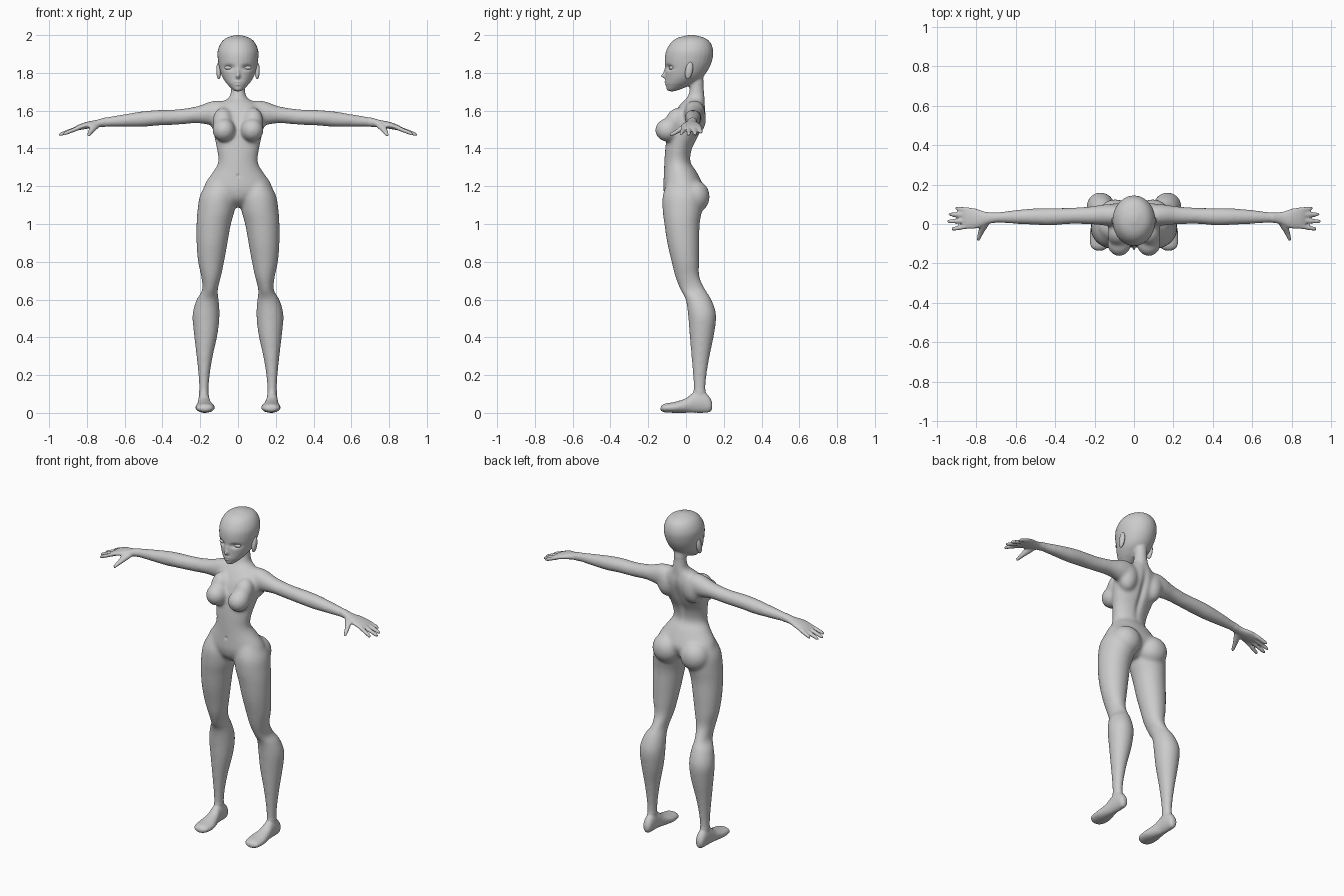
import bpy, bmesh, math
from mathutils import Matrix, Vector

bm = bmesh.new()
AXES = {'x': (0, 1, 2), 'y': (1, 0, 2), 'z': (2, 0, 1)}


def catmull(p0, p1, p2, p3, t):
    return [0.5 * (2 * b + (c - a) * t + (2 * a - 5 * b + 4 * c - d) * t * t
                   + (3 * b - a - 3 * c + d) * t ** 3)
            for a, b, c, d in zip(p0, p1, p2, p3)]


def loft(rows, axis='z', side=1, n=28, steps=5):
    """Smooth tube through rows (position, a_min, a_max, b_min, b_max)."""
    k, i, j = AXES[axis]
    fine = []
    for s in range(len(rows) - 1):
        q = [rows[max(0, min(len(rows) - 1, s + o))] for o in (-1, 0, 1, 2)]
        fine += [catmull(*q, t / steps) for t in range(steps)]
    fine.append(rows[-1])
    rings = []
    for p, a0, a1, b0, b1 in fine:
        ring = []
        for m in range(n):
            ang = 2 * math.pi * m / n
            co = Vector()
            co[k] = p
            co[i] = (a0 + a1) / 2 + (a1 - a0) / 2 * math.cos(ang)
            co[j] = (b0 + b1) / 2 + (b1 - b0) / 2 * math.sin(ang)
            co.x *= side
            ring.append(bm.verts.new(co))
        rings.append(ring)
    for r, s in zip(rings, rings[1:]):
        for m in range(n):
            bm.faces.new((r[m], r[(m + 1) % n], s[(m + 1) % n], s[m]))
    bm.faces.new(rings[0])
    bm.faces.new(rings[-1])


def blob(target, centre, radii, side=1, tilt=0):
    c = Vector((centre[0] * side, centre[1], centre[2]))
    mat = (Matrix.Translation(c) @ Matrix.Rotation(tilt, 4, 'X')
           @ Matrix.Diagonal((*radii, 1)))
    bmesh.ops.create_uvsphere(target, u_segments=28, v_segments=18, radius=1, matrix=mat)


def sym(rows):
    return [(z, -w, w, f, b) for z, w, f, b in rows]


# Torso and neck: z, half width, front, back
loft(sym([(1.09, .03, -.06, .03), (1.13, .10, -.105, .07), (1.18, .175, -.12, .095),
          (1.22, .172, -.12, .085), (1.28, .13, -.117, .055), (1.33, .105, -.115, .025),
          (1.40, .113, -.11, .035), (1.47, .128, -.10, .07), (1.55, .138, -.08, .098),
          (1.60, .13, -.055, .105), (1.64, .095, -.025, .10), (1.67, .048, .005, .10),
          (1.72, .037, .02, .095), (1.80, .037, .02, .09)]))

# Head
loft(sym([(1.70, .018, -.095, -.06), (1.715, .035, -.104, -.02), (1.74, .058, -.109, .03),
          (1.78, .084, -.109, .09), (1.83, .10, -.111, .125), (1.88, .108, -.112, .142),
          (1.92, .107, -.104, .144), (1.96, .09, -.08, .13), (1.985, .062, -.045, .10),
          (2.0, .015, .01, .045)]))

LEG = [(1.22, .03, .165, -.10, .07), (1.15, .012, .202, -.124, .09), (1.07, .018, .215, -.124, .085),
       (1.0, .037, .22, -.115, .073), (.9, .055, .22, -.10, .071), (.8, .073, .212, -.077, .07),
       (.72, .09, .195, -.057, .072), (.65, .107, .19, -.03, .105), (.6, .102, .22, -.002, .135),
       (.52, .097, .241, .01, .16), (.42, .107, .234, .018, .15), (.3, .133, .22, .028, .126),
       (.2, .149, .21, .036, .11), (.12, .155, .206, .04, .104), (.04, .155, .206, .04, .11)]
FOOT = [(-.135, .155, .195, .012, .032), (-.115, .13, .22, .003, .048), (-.06, .123, .226, 0, .058),
        (0, .138, .217, 0, .078), (.04, .148, .212, 0, .108), (.09, .15, .21, 0, .115),
        (.125, .155, .205, .003, .085), (.139, .167, .193, .02, .055)]
ARM = [(.05, -.01, .09, 1.55, 1.64), (.10, -.01, .10, 1.53, 1.655), (.15, -.008, .10, 1.525, 1.648),
       (.22, -.002, .09, 1.533, 1.623), (.32, 0, .083, 1.525, 1.608), (.42, -.008, .082, 1.521, 1.604),
       (.5, -.005, .08, 1.514, 1.598), (.6, 0, .072, 1.514, 1.582), (.7, .006, .06, 1.514, 1.565),
       (.75, -.004, .062, 1.511, 1.551), (.8, -.024, .078, 1.504, 1.541), (.845, -.024, .085, 1.497, 1.525),
       (.868, -.012, .075, 1.5, 1.512)]
# Fingers: root y, tip (x, y, z)
FINGERS = [(.07, (.908, .08, 1.484)), (.045, (.942, .05, 1.473)),
           (.017, (.95, .013, 1.471)), (-.009, (.928, -.027, 1.475))]

for s in (1, -1):
    # Limbs
    loft(LEG, 'z', s)
    loft(FOOT, 'y', s)
    loft(ARM, 'x', s)
    # Hand
    for y0, (tx, ty, tz) in FINGERS:
        rows = []
        for t, r in ((0, .013), (.5, .0125), (.9, .0105), (1, .005)):
            x, y, z = .83 + (tx - .83) * t, y0 + (ty - y0) * t, 1.514 + (tz - 1.514) * t
            rows.append((x, y - r, y + r, z - r, z + r))
        loft(rows, 'x', s, 14)
    loft([(.02, .72, .765, 1.515, 1.545), (-.015, .742, .785, 1.493, 1.53),
          (-.05, .765, .795, 1.475, 1.503), (-.078, .779, .80, 1.463, 1.484),
          (-.086, .786, .796, 1.465, 1.476)], 'y', s, 14)
    # Chest and seat
    blob(bm, (.075, -.098, 1.497), (.061, .066, .062), s)
    blob(bm, (.08, -.055, 1.545), (.054, .055, .075), s, -.45)
    blob(bm, (.095, .045, 1.145), (.088, .081, .088), s)
    blob(bm, (.09, .05, 1.56), (.06, .057, .09), s)

bmesh.ops.recalc_face_normals(bm, faces=bm.faces)
mesh = bpy.data.meshes.new("body")
bm.to_mesh(mesh)
bm.free()
body = bpy.data.objects.new("body", mesh)
bpy.context.collection.objects.link(body)

# Fuse all parts into one skin
mod = body.modifiers.new("fuse", 'REMESH')
mod.mode = 'VOXEL'
mod.voxel_size = .006
fused = bpy.data.meshes.new_from_object(body.evaluated_get(bpy.context.evaluated_depsgraph_get()))
body.modifiers.clear()
body.data = fused

# Relax the joints, with a lighter touch on hands and face
bm = bmesh.new()
bm.from_mesh(fused)
soft = [v for v in bm.verts if abs(v.co.x) < .7 and .12 < v.co.z < 1.74]
for it in range(22):
    bmesh.ops.smooth_vert(bm, verts=soft if it > 3 else bm.verts[:], factor=.5,
                          use_axis_x=True, use_axis_y=True, use_axis_z=True)

# Sculpted details: x, z, spread x, spread z, push along y, front(-1)/back(1)
DETAILS = [(0, 1.783, .010, .012, -.022, -1), (0, 1.805, .009, .02, -.009, -1),
           (0, 1.752, .018, .005, -.006, -1), (0, 1.738, .015, .005, -.005, -1),
           (0, 1.745, .022, .002, .004, -1), (0, 1.71, .02, .01, -.004, -1),
           (.047, 1.828, .024, .013, .018, -1), (-.047, 1.828, .024, .013, .018, -1),
           (0, 1.48, .018, .11, -.014, 1), (0, 1.255, .006, .008, .008, -1)]
for v in bm.verts:
    x, y, z = v.co
    for cx, cz, sx, sz, push, face in DETAILS:
        if y * face > (.04 if z > 1.6 else 0):
            v.co.y += push * math.exp(-((x - cx) / sx) ** 2 - ((z - cz) / sz) ** 2)
bm.to_mesh(fused)
bm.free()


def pair(name, centre, radii, tilt=0):
    b = bmesh.new()
    for s in (1, -1):
        blob(b, centre, radii, s, tilt)
    m = bpy.data.meshes.new(name)
    b.to_mesh(m)
    b.free()
    bpy.context.collection.objects.link(bpy.data.objects.new(name, m))
    return m


# Eyes and ears
eyes = pair("eyes", (.047, -.074, 1.827), (.025, .016, .012))
ears = pair("ears", (.102, .016, 1.812), (.013, .02, .046), -.2)
for m in (fused, eyes, ears):
    m.polygons.foreach_set("use_smooth", [True] * len(m.polygons))
    m.update()
